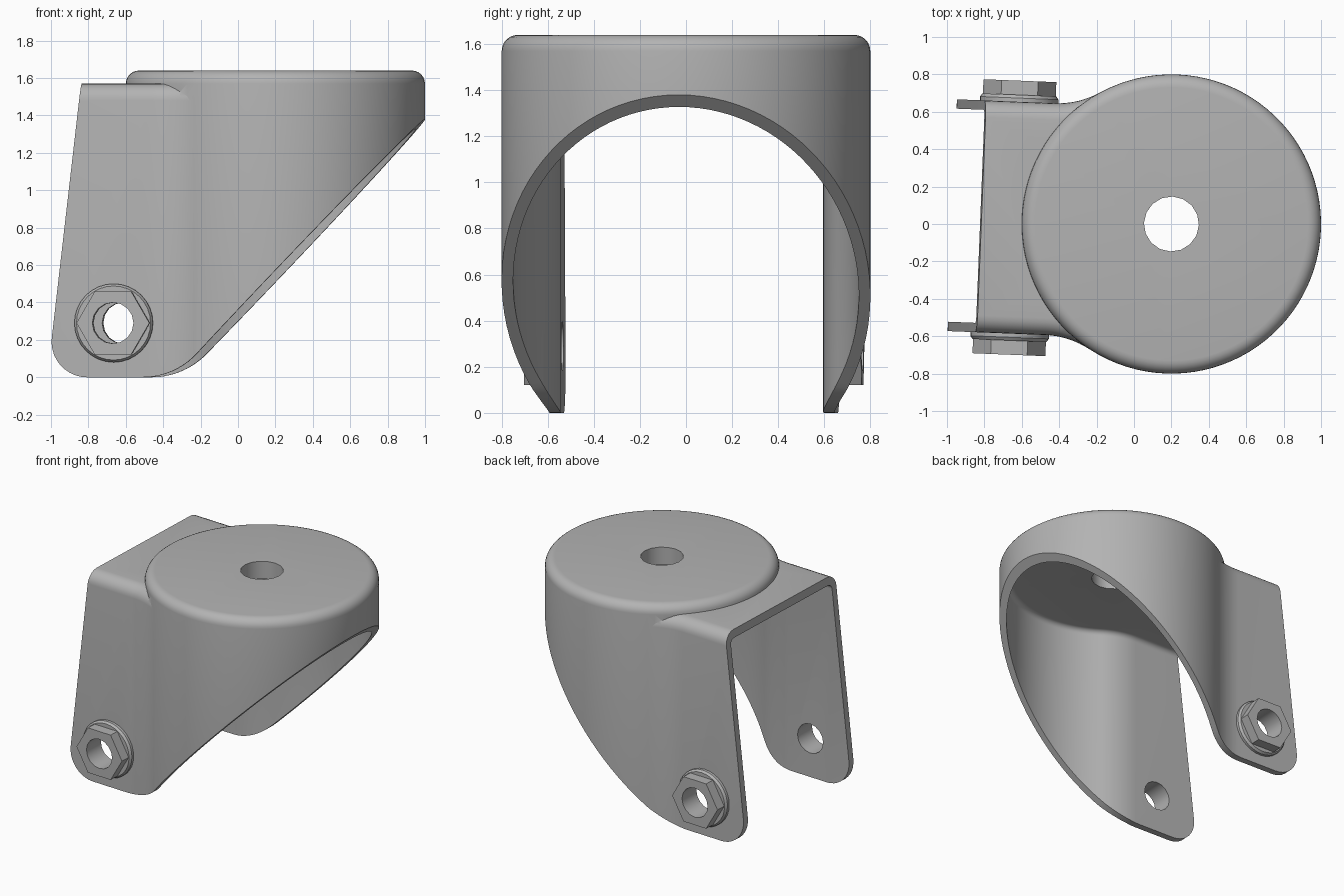
import bpy, bmesh
from math import sin, cos, pi, radians, atan2
from mathutils import Matrix, Vector

cube = bpy.data.objects.get("Cube")
if cube:
    bpy.data.objects.remove(cube, do_unlink=True)

steel = bpy.data.materials.new("grey_steel")
steel.use_nodes = True
GREY = (0.45, 0.45, 0.45, 1)
steel.diffuse_color = GREY
steel.node_tree.nodes["Principled BSDF"].inputs["Base Color"].default_value = GREY

# Main dimensions, with the swivel axis at the origin
R, HALF, WALL = 0.8, 0.62, 0.05
FILLET, FILLET_X = 0.46, -0.65
TOP, NECK_TOP, CEILING = 1.64, 1.57, 1.51
AXLE_X, AXLE_Z, AXLE_R = -0.84, 0.29, 0.11
PLACE = Matrix.Translation((0.2, 0, 0)) @ Matrix.Rotation(radians(-2.3), 4, 'Z')


def loft(name, rings):
    """Closed solid through matching rings of points."""
    bm = bmesh.new()
    loops = [[bm.verts.new(p) for p in ring] for ring in rings]
    n = len(loops[0])
    for a, b in zip(loops, loops[1:]):
        for i in range(n):
            j = (i + 1) % n
            bm.faces.new((a[i], a[j], b[j], b[i]))
    bm.faces.new(loops[0][::-1])
    bm.faces.new(loops[-1])
    bmesh.ops.recalc_face_normals(bm, faces=bm.faces)
    mesh = bpy.data.meshes.new(name)
    bm.to_mesh(mesh)
    bm.free()
    mesh.materials.append(steel)
    obj = bpy.data.objects.new(name, mesh)
    bpy.context.collection.objects.link(obj)
    return obj


def circle(r, z, n):
    return [(r * cos(2 * pi * i / n), r * sin(2 * pi * i / n), z) for i in range(n)]


def outline(inset, z, end_x, round_part):
    """Plan of the fork: straight cheeks, concave fillets, round swivel head."""
    cy = HALF + FILLET
    a = atan2(cy, FILLET_X)
    half = [(end_x, HALF - inset)]
    for i in range(13):
        t = -pi / 2 + (a - pi / 2) * i / 12
        r = FILLET + inset
        half.append((FILLET_X + r * cos(t), cy + r * sin(t)))
    if round_part:
        half += [((R - inset) * cos(a * (1 - i / 36)), (R - inset) * sin(a * (1 - i / 36)))
                 for i in range(1, 36)]
        middle = [(R - inset, 0)]
    else:
        middle = []
    pts = half + middle + [(x, -y) for x, y in reversed(half)]
    return [(x, y, z) for x, y in pts]


def rounded_top(ring, inset, top, radius, bottom, steps=6):
    """Rings for a wall whose upper edge rolls inwards."""
    rings = [ring(inset, bottom)]
    for i in range(steps + 1):
        t = pi / 2 * i / steps
        rings.append(ring(inset + radius * (1 - cos(t)), top - radius + radius * sin(t)))
    return rings


def rounded(points, radii, steps=10):
    """Polygon with tangent arcs at the chosen corners."""
    out = []
    for i, (p, r) in enumerate(zip(points, radii)):
        p = Vector(p)
        u = (Vector(points[i - 1]) - p).normalized()
        v = (Vector(points[(i + 1) % len(points)]) - p).normalized()
        if not r:
            out.append(p)
            continue
        bis = (u + v).normalized()
        half = u.angle(v) / 2
        centre = p + bis * (r / sin(half))
        start = p + u * (r * cos(half) / sin(half)) - centre
        stop = p + v * (r * cos(half) / sin(half)) - centre
        for k in range(steps + 1):
            f = k / steps
            sweep = pi - 2 * half
            d = (start * sin((1 - f) * sweep) + stop * sin(f * sweep)) / sin(sweep)
            out.append(centre + d)
    return out


def combine(target, tool, operation):
    mod = target.modifiers.new(operation, 'BOOLEAN')
    mod.operation, mod.object, mod.solver = operation, tool, 'EXACT'
    graph = bpy.context.evaluated_depsgraph_get()
    mesh = bpy.data.meshes.new_from_object(target.evaluated_get(graph))
    target.modifiers.clear()
    target.data = mesh
    bpy.data.objects.remove(tool, do_unlink=True)


def axle_cutter():
    rings = [[(AXLE_X + x, y, AXLE_Z + z) for x, z, _ in circle(AXLE_R, 0, 16)]
             for y in (-1.5, 1.5)]
    return loft("axle_cutter", rings)


def finish(obj):
    obj.data.transform(PLACE)
    obj.data.shade_smooth()
    obj.data.set_sharp_from_angle(angle=radians(32))


# Fork: round head joined to the neck, then hollowed
fork = loft("fork", rounded_top(lambda i, z: circle(R - i, z, 96), 0, TOP, 0.07, -0.1))
neck = loft("neck", rounded_top(lambda i, z: outline(i, z, -1.4, False), 0, NECK_TOP, 0.09, -0.1))
combine(fork, neck, 'UNION')
cavity = loft("cavity", rounded_top(lambda i, z: outline(i, z, -1.6, True),
                                    WALL, CEILING, 0.04, -0.2))
combine(fork, cavity, 'DIFFERENCE')

# Side profile: slanted open end, rounded feet, sloping rim
profile = rounded([(-1.196, 0), (-0.514, 0), (1.2, 1.8), (1.2, 2), (-0.966, 2)],
                  [0.19, 0.4, 0, 0, 0])
combine(fork, loft("side_profile", [[(x, y, z) for x, z in profile] for y in (-1.2, 1.2)]),
        'INTERSECT')

# Swivel hole and axle holes
combine(fork, loft("swivel_cutter", [circle(0.147, 1.2, 16), circle(0.147, 1.9, 16)]), 'DIFFERENCE')
combine(fork, axle_cutter(), 'DIFFERENCE')
finish(fork)

# Flanged hexagonal nuts on both cheeks
for side, label in ((-1, "right"), (1, "left")):
    def disc(r, depth, n):
        return [(AXLE_X + x, side * (HALF + depth), AXLE_Z + z) for x, z, _ in circle(r, 0, n)]
    nut = loft(label + "_axle_nut", [disc(0.195, 0.01, 6), disc(0.195, 0.113, 6)])
    flange = loft("flange", [disc(0.21, -0.005, 32), disc(0.21, 0.02, 32), disc(0.198, 0.037, 32)])
    combine(nut, flange, 'UNION')
    combine(nut, axle_cutter(), 'DIFFERENCE')
    finish(nut)
